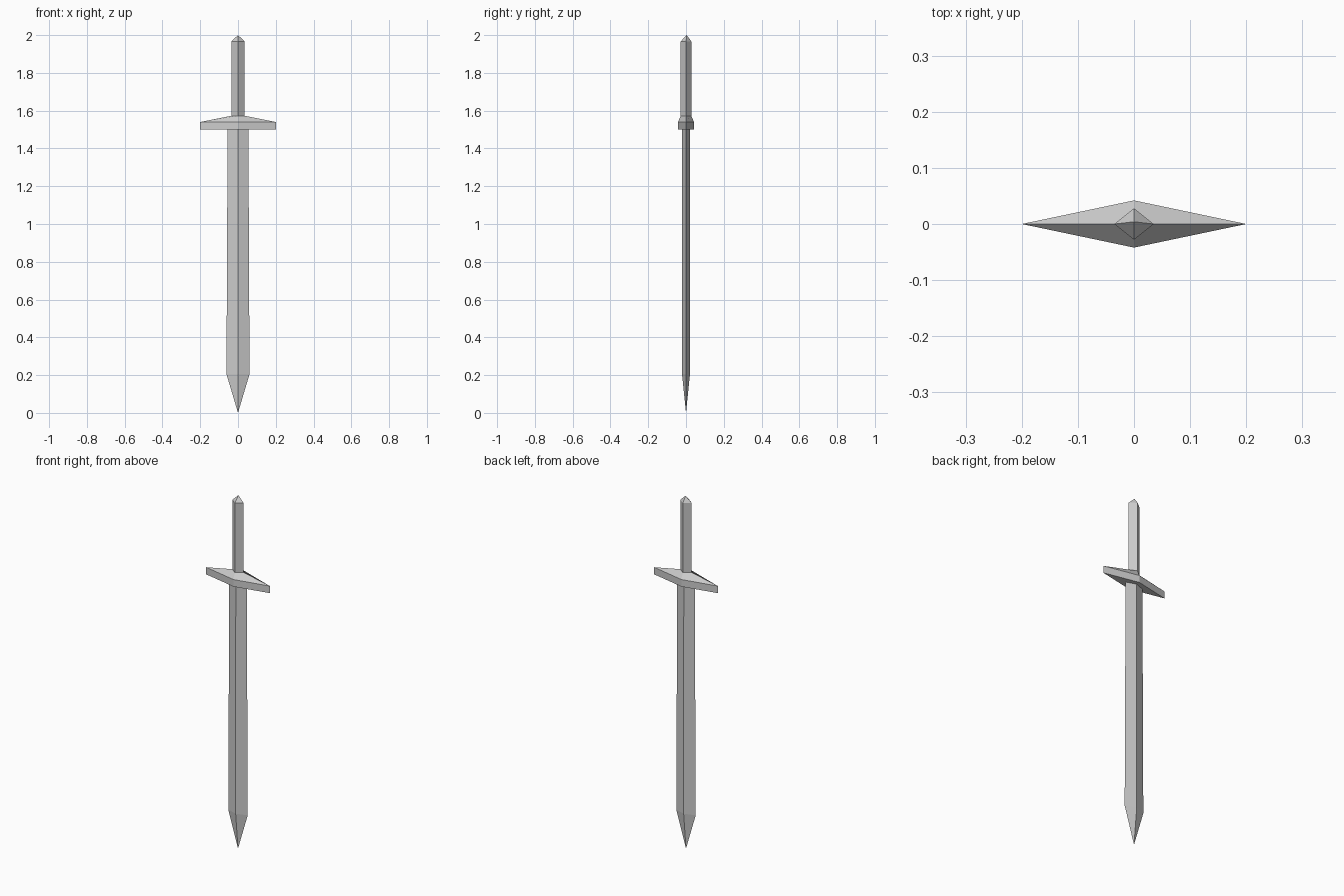
import bpy, bmesh

if "Cube" in bpy.data.objects:
    bpy.data.objects.remove(bpy.data.objects["Cube"])


def diamond_loft(name, sections):
    """Skin diamond sections (z, half x, half y, y offset); zero size makes a point."""
    bm = bmesh.new()
    rings = []
    for z, hx, hy, oy in sections:
        if hx == 0:
            rings.append([bm.verts.new((0, oy, z))])
        else:
            rings.append([bm.verts.new((x * hx, y * hy + oy, z))
                          for x, y in ((1, 0), (0, 1), (-1, 0), (0, -1))])
    for low, high in zip(rings, rings[1:]):
        for i in range(4):
            j = (i + 1) % 4
            corners = [low[i % len(low)], low[j % len(low)],
                       high[j % len(high)], high[i % len(high)]]
            bm.faces.new(list(dict.fromkeys(corners)))
    for ring in (rings[0], rings[-1]):
        if len(ring) == 4:
            bm.faces.new(ring)
    bmesh.ops.recalc_face_normals(bm, faces=bm.faces[:])
    mesh = bpy.data.meshes.new(name)
    bm.to_mesh(mesh)
    bm.free()
    obj = bpy.data.objects.new(name, mesh)
    bpy.context.collection.objects.link(obj)
    return obj


# Blade: pointed tip, slight narrowing toward the guard
diamond_loft("blade", [(0, 0, 0, 0), (0.205, 0.061, 0.021, 0),
                       (1.5, 0.055, 0.02, 0)])

# Crossguard: flat diamond plate with a sloped top meeting the grip
diamond_loft("crossguard", [(1.5, 0.2, 0.042, 0), (1.54, 0.2, 0.042, 0),
                            (1.573, 0.035, 0.028, 0)])

# Grip with a pointed end
diamond_loft("grip", [(1.573, 0.035, 0.028, 0), (1.967, 0.035, 0.028, 0),
                      (2.0, 0, 0, 0.004)])
